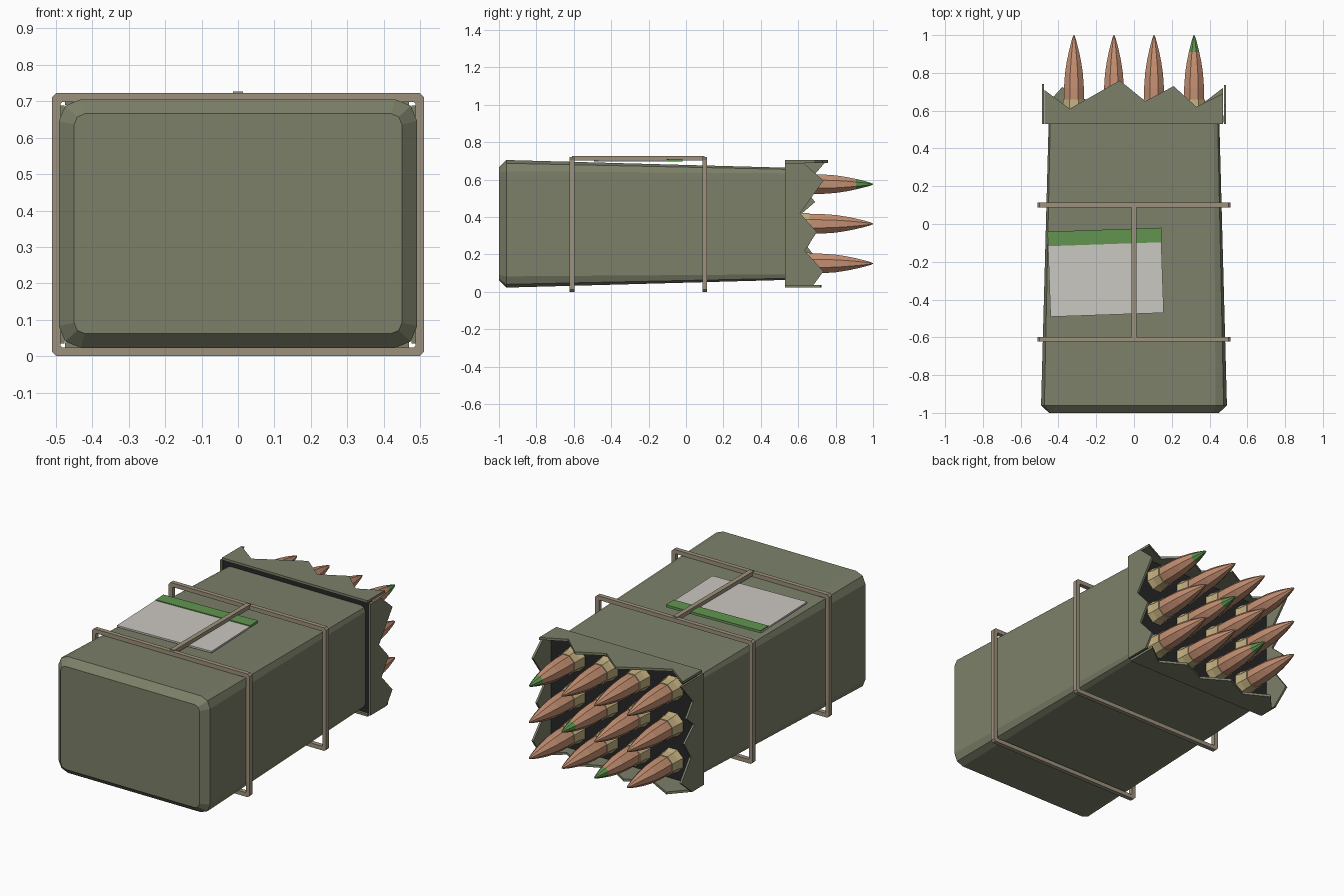
import bpy, bmesh, math
from mathutils import Matrix

if "Cube" in bpy.data.objects:
    bpy.data.objects.remove(bpy.data.objects["Cube"])

def material(name, r, g, b):
    m = bpy.data.materials.new(name)
    m.diffuse_color = (r, g, b, 1)
    m.use_nodes = True
    m.node_tree.nodes["Principled BSDF"].inputs["Base Color"].default_value = m.diffuse_color
    return m

OLIVE = material("olive_paper", .20, .215, .14)
DARK = material("dark_lining", .02, .02, .02)
TAN = material("tan_cord", .34, .285, .205)
COPPER = material("copper", .56, .28, .17)
BRASS = material("brass", .55, .44, .22)
GREEN = material("green_paint", .12, .30, .08)
WHITE = material("label_paper", .60, .58, .54)
CZ = 0.364   # height of the packet's centre line

def finish(bm, name, mat):
    bmesh.ops.recalc_face_normals(bm, faces=bm.faces[:])
    me = bpy.data.meshes.new(name)
    bm.to_mesh(me)
    bm.free()
    me.materials.append(mat)
    ob = bpy.data.objects.new(name, me)
    bpy.context.collection.objects.link(ob)
    return ob

def loft(name, rings, mat):
    bm = bmesh.new()
    loops = [[bm.verts.new(p) for p in ring] for ring in rings]
    n = len(loops[0])
    for a, b in zip(loops, loops[1:]):
        for i in range(n):
            j = (i + 1) % n
            bm.faces.new((a[i], a[j], b[j], b[i]))
    bm.faces.new(loops[0])
    bm.faces.new(loops[-1])
    return finish(bm, name, mat)

def box(name, x, y, z, mat, turn=0):
    bm = bmesh.new()
    size = [b - a for a, b in (x, y, z)]
    mid = [(a + b) / 2 for a, b in (x, y, z)]
    bmesh.ops.create_cube(bm, size=1, matrix=Matrix.Diagonal((*size, 1)))
    ob = finish(bm, name, mat)
    ob.location = mid
    ob.rotation_euler.z = turn
    return ob

def rounded_ring(y, hx, hz, r, segs=2):
    pts = []
    for k, (sx, sz) in enumerate(((1, 1), (-1, 1), (-1, -1), (1, -1))):
        for s in range(segs + 1):
            a = math.pi / 2 * (k + s / segs)
            pts.append((sx * (hx - r) + r * math.cos(a), y,
                        CZ + sz * (hz - r) + r * math.sin(a)))
    return pts

def flap(name, edge, place, thick):
    # torn sheet: edge holds (across, y) points, base line at y = 0.53
    outline = [(edge[0][0], .53)] + edge + [(edge[-1][0], .53)]
    bm = bmesh.new()
    f = bm.faces.new([bm.verts.new(place(u, y)) for u, y in outline])
    out = bmesh.ops.extrude_face_region(bm, geom=[f])["geom"]
    bmesh.ops.translate(bm, vec=thick, verts=[v for v in out if isinstance(v, bmesh.types.BMVert)])
    return finish(bm, name, OLIVE)

# Tapered packet and the dark insert at its open end
loft("packet_body", [rounded_ring(-1, .45, .302, .03), rounded_ring(-.96, .492, .341, .06),
                     rounded_ring(.535, .452, .30, .03)], OLIVE)
box("dark_lining", (-.474, .474), (.537, .575), (.042, .686), DARK)

# Four torn flaps around the opening
flap("top_flap", [(-.475, .71), (-.34, .61), (-.075, .76), (.06, .65), (.21, .73), (.33, .62), (.47, .69)],
     lambda u, y: (u, y, .69), (0, 0, .014))
flap("bottom_flap", [(-.475, .62), (-.38, .725), (-.24, .65), (-.1, .72), (.05, .63), (.2, .70),
                     (.34, .62), (.47, .72)],
     lambda u, y: (u, y, .024), (0, 0, .014))
flap("right_flap", [(.035, .68), (.11, .735), (.22, .635), (.32, .70), (.42, .61), (.595, .735), (.688, .63)],
     lambda u, y: (.476, y, u), (.012, 0, 0))
flap("left_flap", [(.035, .64), (.12, .74), (.24, .65), (.34, .71), (.42, .62), (.48, .69), (.56, .63),
                   (.688, .74)],
     lambda u, y: (-.488, y, u), (.012, 0, 0))

# Cord loops around the packet and the cord joining them on top
def cord_outline(inset, c):
    hx, hz = .511 - inset, .361 - inset
    return [(hx, -hz + c), (hx, hz - c), (hx - c, hz), (-hx + c, hz),
            (-hx, hz - c), (-hx, -hz + c), (-hx + c, -hz), (hx - c, -hz)]

for label, yc in (("front", -.61), ("back", .10)):
    bm = bmesh.new()
    rings = [[bm.verts.new((x, yc + dy, z + .361)) for x, z in cord_outline(inset, c)]
             for inset, c, dy in ((0, .012, -.013), (0, .012, .013), (.024, .004, .013), (.024, .004, -.013))]
    for k in range(4):
        a, b = rings[k], rings[(k + 1) % 4]
        for i in range(8):
            j = (i + 1) % 8
            bm.faces.new((a[i], a[j], b[j], b[i]))
    finish(bm, label + "_cord_loop", TAN)
box("top_cord", (-.014, .014), (-.61, .10), (.703, .727), TAN)

# Blank label with green stripe, slightly turned
turn = math.radians(2)
box("label", (-.45, .15), (-.481, -.031), (.696, .706), WHITE, turn)
box("label_stripe", (-.454, .146), (-.107, -.03), (.698, .711), GREEN, turn)

# Rounds: eight-sided brass neck, copper bullet, some with green tips
def turned(name, profile, x, z, mat):
    ring = lambda y, r: [(x + r * math.cos(math.pi * (i + .5) / 4), y,
                          z + r * math.sin(math.pi * (i + .5) / 4)) for i in range(8)]
    return loft(name, [ring(y, r) for y, r in profile], mat)

NOSE = [(.645, .057), (.72, .057), (.80, .051), (.86, .041), (.91, .030)]
TIP = [(.91, .030), (.955, .018), (.985, .009), (1.0, .002)]
for row in range(3):
    for col in range(4):
        x, z = -.318 + .212 * col, .152 + .212 * row
        tag = f"_{row}_{col}"
        turned("case_neck" + tag, [(.55, .078), (.61, .064), (.66, .062)], x, z, BRASS)
        if col == row + 1:
            turned("bullet" + tag, NOSE, x, z, COPPER)
            turned("green_tip" + tag, TIP, x, z, GREEN)
        else:
            turned("bullet" + tag, NOSE + TIP[1:], x, z, COPPER)
